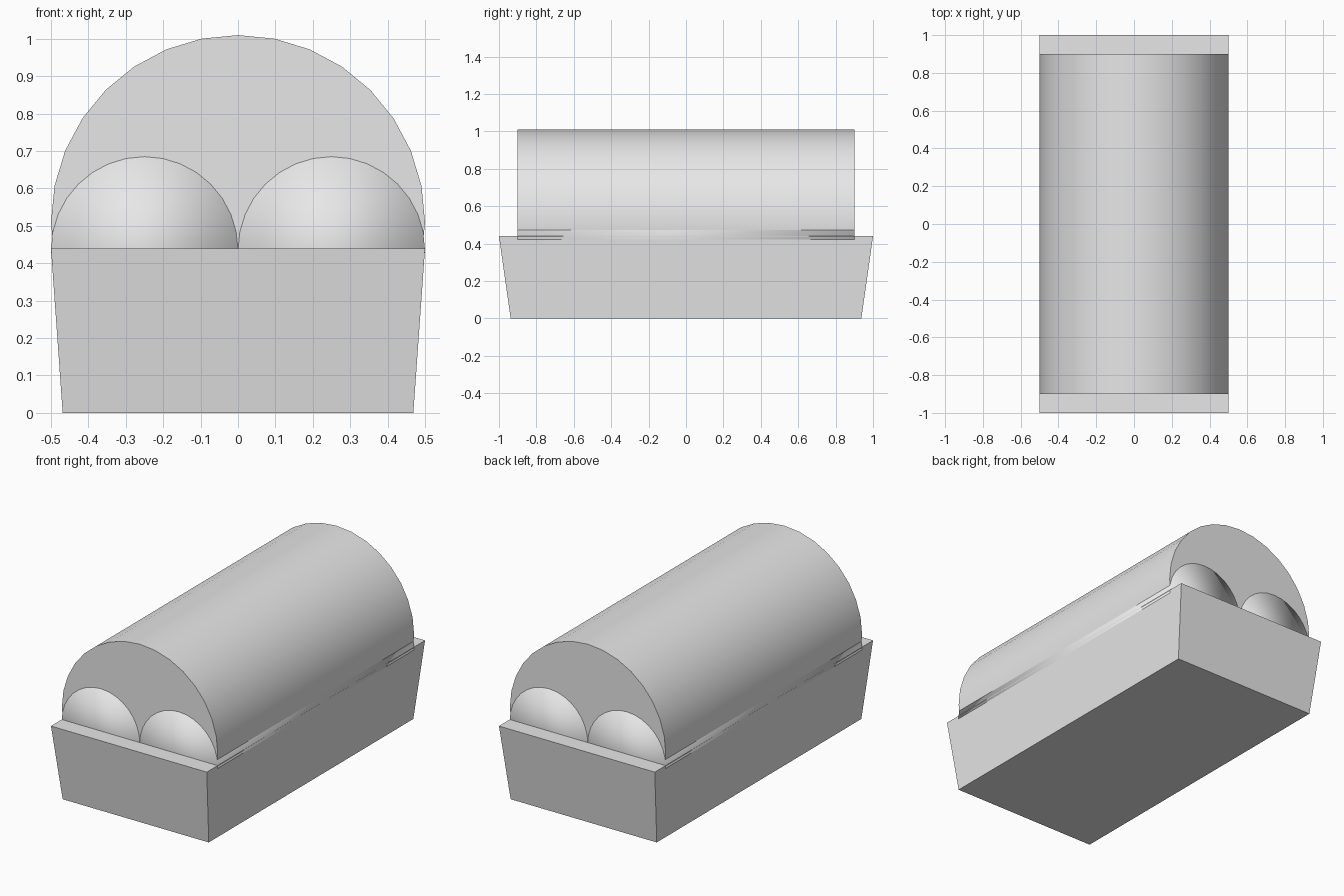
import bpy
import bmesh
import math

cube = bpy.data.objects.get("Cube")
if cube:
    bpy.data.objects.remove(cube, do_unlink=True)

# Single plain material
GREY = (0.8, 0.8, 0.8, 1.0)
grey = bpy.data.materials.new("light_grey")
grey.use_nodes = True
grey.diffuse_color = GREY
grey.node_tree.nodes["Principled BSDF"].inputs["Base Color"].default_value = GREY


def lengthwise_cylinder(name, radius, half_length, x, z):
    """Cylinder lying along the y axis."""
    bpy.ops.mesh.primitive_cylinder_add(
        vertices=32, radius=radius, depth=2 * half_length,
        location=(x, 0, z), rotation=(math.pi / 2, 0, 0))
    obj = bpy.context.object
    obj.name = name
    obj.data.materials.append(grey)
    return obj


# Tapered base box: the lower face is narrower than the upper one
BASE_HEIGHT = 0.44
TAPER = 0.9375
bm = bmesh.new()
bmesh.ops.create_cube(bm, size=1)
for v in bm.verts:
    scale = 1 if v.co.z > 0 else TAPER
    v.co.x *= scale
    v.co.y *= 2 * scale
    v.co.z = BASE_HEIGHT if v.co.z > 0 else 0
mesh = bpy.data.meshes.new("base_box")
bm.to_mesh(mesh)
bm.free()
mesh.materials.append(grey)
base = bpy.data.objects.new("base_box", mesh)
bpy.context.collection.objects.link(base)

# Large rounded top, with smooth sides and flat ends
lengthwise_cylinder("rounded_top", 0.5, 0.9, 0, 0.51)
bpy.ops.object.shade_smooth_by_angle(angle=math.radians(30))

# Pair of softly shaded rolls, showing at both ends of the top
for side, x in (("left", 0.25), ("right", -0.25)):
    lengthwise_cylinder(side + "_roll", 0.25, 0.901, x, 0.435)
    bpy.ops.object.shade_smooth()
